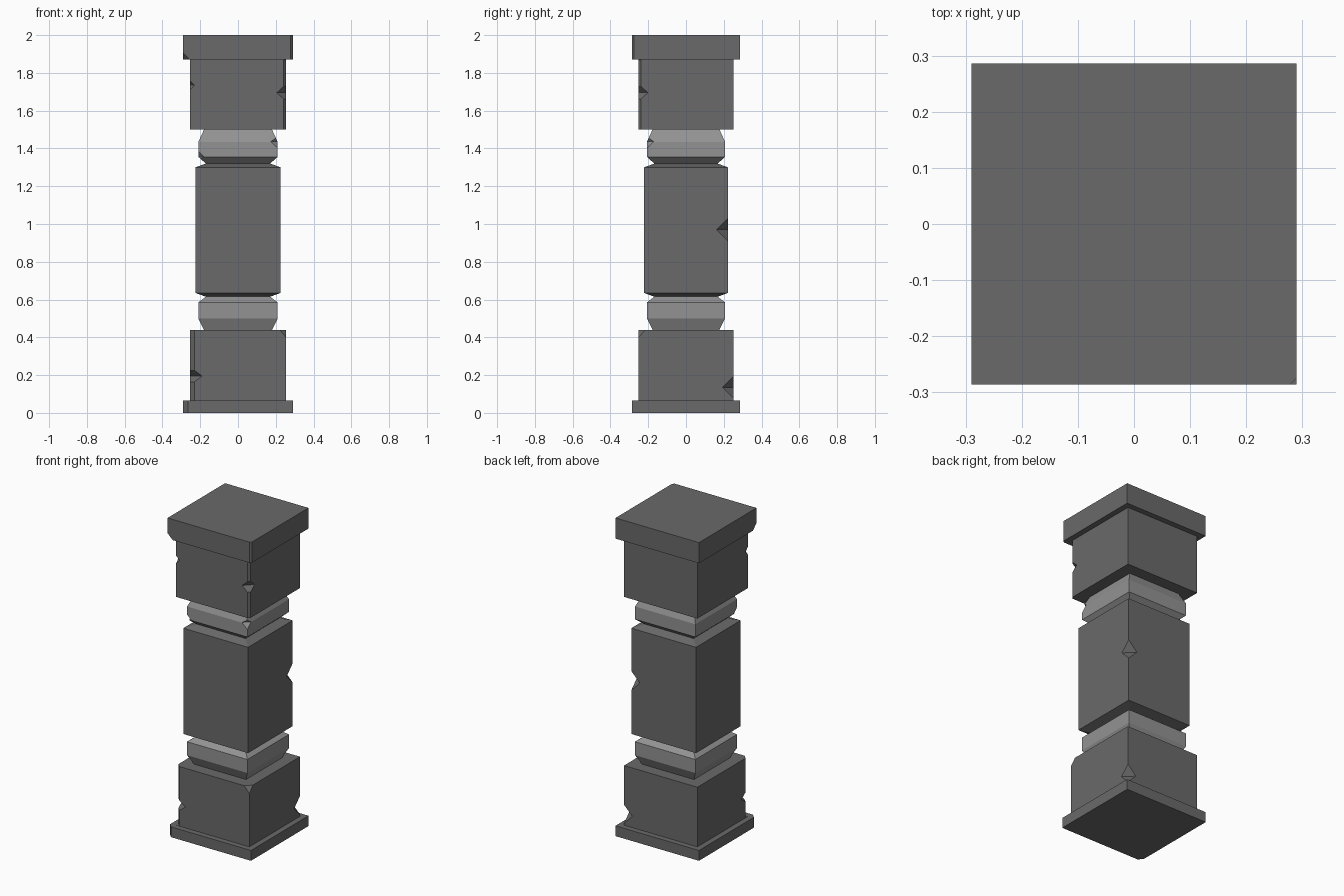
import bpy, bmesh

if "Cube" in bpy.data.objects:
    bpy.data.objects.remove(bpy.data.objects["Cube"])

DEPTH = 0.985  # the pillar is slightly shallower than wide

# (half width, height) of each square ring from bottom to top
PROFILE = [
    (0.29, 0.0), (0.29, 0.065),                                # plinth
    (0.255, 0.065), (0.255, 0.44),                             # lower block
    (0.18, 0.44), (0.21, 0.50), (0.21, 0.585), (0.17, 0.615),  # lower collar
    (0.225, 0.635), (0.225, 1.30),                             # shaft
    (0.17, 1.32), (0.21, 1.355), (0.21, 1.435), (0.18, 1.50),  # upper collar
    (0.255, 1.50), (0.255, 1.87),                              # upper block
    (0.29, 1.87), (0.29, 2.0),                                 # cap
]
COLLARS = ((0.441, 0.615), (1.32, 1.499))  # height ranges of the lighter stone


def to_object(bm, name):
    bmesh.ops.recalc_face_normals(bm, faces=bm.faces)
    mesh = bpy.data.meshes.new(name)
    bm.to_mesh(mesh)
    bm.free()
    ob = bpy.data.objects.new(name, mesh)
    bpy.context.collection.objects.link(ob)
    return ob


# pillar body: square rings skinned together
bm = bmesh.new()
rings = [[bm.verts.new((sx * w, sy * w * DEPTH, z))
          for sx, sy in ((-1, -1), (1, -1), (1, 1), (-1, 1))] for w, z in PROFILE]
for lo, hi in zip(rings, rings[1:]):
    for i in range(4):
        j = (i + 1) % 4
        bm.faces.new((lo[i], lo[j], hi[j], hi[i]))
bm.faces.new(rings[0][::-1])
bm.faces.new(rings[-1])
pillar = to_object(bm, "stone_pillar")


def cut(sx, sy, w, size, points):
    """Subtract a convex cutter centred on one corner edge of the pillar."""
    bm = bmesh.new()
    for x, y, z in points:
        bm.verts.new((sx * w + x * size, sy * w * DEPTH + y * size, z))
    bmesh.ops.convex_hull(bm, input=bm.verts[:])
    cutter = to_object(bm, "chip_cutter")
    cutter.hide_render = True
    cutter.hide_set(True)
    mod = pillar.modifiers.new("chip", 'BOOLEAN')
    mod.operation = 'DIFFERENCE'
    mod.solver = 'EXACT'
    mod.object = cutter


CROSS = ((1, 0), (0, 1), (-1, 0), (0, -1))


def notch(sx, sy, w, z, size, h):
    cut(sx, sy, w, size, [(x, y, z) for x, y in CROSS] + [(0, 0, z - h), (0, 0, z + h)])


def worn_edge(sx, sy, w, z0, z1, size):
    cut(sx, sy, w, size, [(x, y, z) for x, y in CROSS for z in (z0, z1)])


# worn vertical edges
worn_edge(-1, -1, 0.29, -0.05, 0.1, 0.025)
worn_edge(-1, -1, 0.255, 0.066, 0.5, 0.024)
worn_edge(1, -1, 0.255, 1.45, 1.869, 0.013)
worn_edge(1, -1, 0.29, 1.8, 2.05, 0.011)

# corner chips
notch(-1, -1, 0.255, 0.195, 0.065, 0.048)
notch(1, 1, 0.255, 0.135, 0.058, 0.058)
notch(1, -1, 0.255, 0.44, 0.035, 0.04)
notch(1, 1, 0.225, 0.97, 0.06, 0.06)
notch(-1, -1, 0.21, 1.355, 0.03, 0.03)
notch(1, -1, 0.21, 1.437, 0.037, 0.035)
notch(1, -1, 0.255, 1.695, 0.05, 0.045)
notch(-1, -1, 0.255, 1.735, 0.025, 0.025)
notch(-1, -1, 0.29, 1.87, 0.035, 0.035)

# bake the chips into the pillar and drop the cutters
bpy.context.view_layer.update()
deps = bpy.context.evaluated_depsgraph_get()
baked = bpy.data.meshes.new_from_object(pillar.evaluated_get(deps))
pillar.modifiers.clear()
pillar.data = baked
for ob in [o for o in bpy.data.objects if o.name.startswith("chip_cutter")]:
    bpy.data.objects.remove(ob)

# dark stone everywhere, lighter stone on the two collars
baked.materials.clear()
for name, grey in (("dark_stone", 0.144), ("light_stone", 0.29)):
    mat = bpy.data.materials.new(name)
    mat.diffuse_color = (grey, grey, grey, 1)
    mat.use_nodes = True
    mat.node_tree.nodes["Principled BSDF"].inputs["Base Color"].default_value = mat.diffuse_color
    baked.materials.append(mat)
for face in baked.polygons:
    face.material_index = int(any(a < face.center.z < b for a, b in COLLARS))
